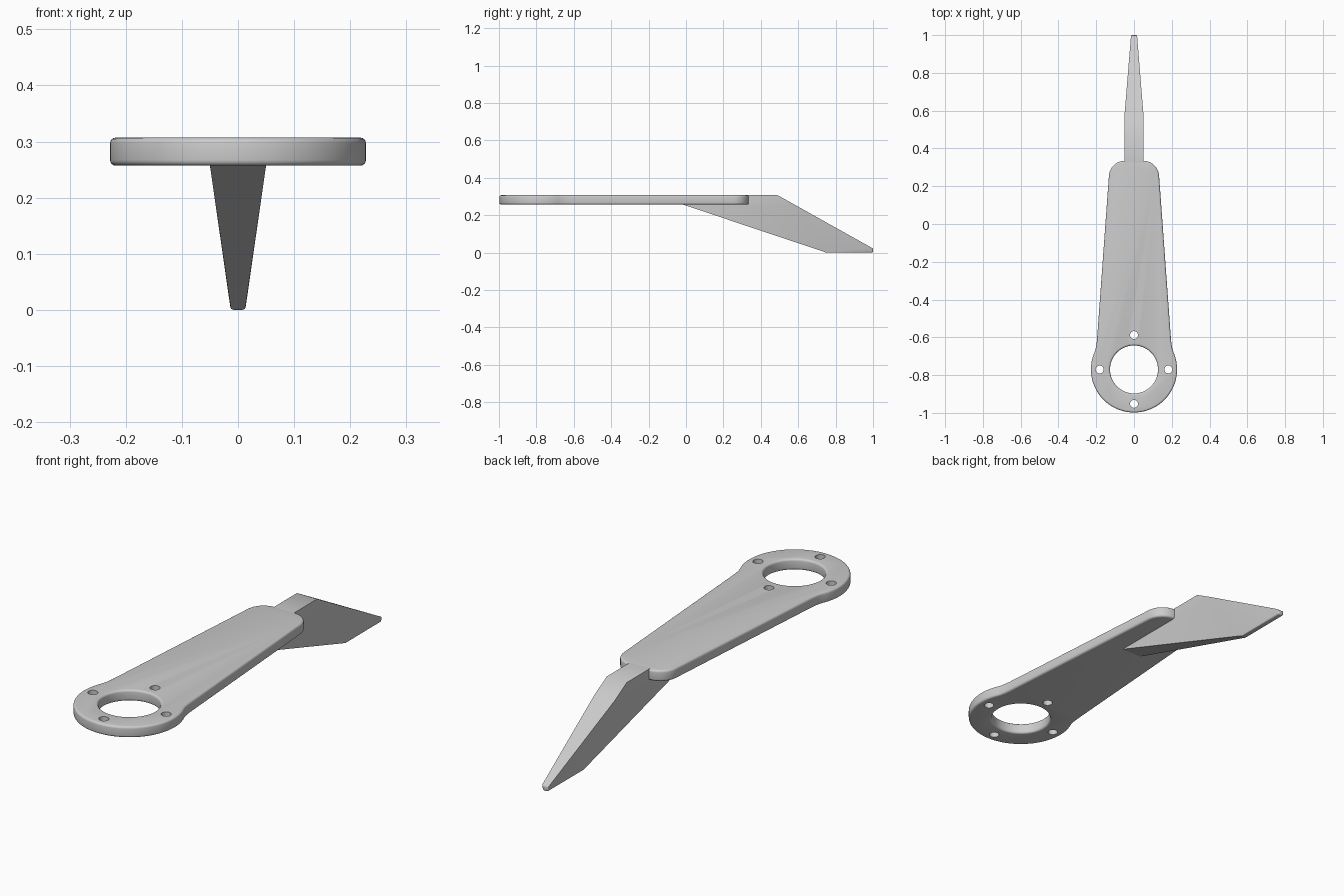
import bpy, bmesh, math
from mathutils import Vector

if "Cube" in bpy.data.objects:
    bpy.data.objects.remove(bpy.data.objects["Cube"])

TOP, BOTTOM = 0.307, 0.257
HUB = Vector((0, -0.77))
HUB_R = 0.228

grey = bpy.data.materials.new("light grey")
grey.use_nodes = True
color = (0.6, 0.6, 0.6, 1)
grey.diffuse_color = color
grey.node_tree.nodes["Principled BSDF"].inputs["Base Color"].default_value = color


def extrude_outline(name, points, direction):
    """Solid object from a flat outline pushed along a direction."""
    bm = bmesh.new()
    face = bm.faces.new([bm.verts.new(p) for p in points])
    moved = bmesh.ops.extrude_face_region(bm, geom=[face], use_keep_orig=True)
    verts = [g for g in moved["geom"] if isinstance(g, bmesh.types.BMVert)]
    bmesh.ops.translate(bm, verts=verts, vec=direction)
    bmesh.ops.recalc_face_normals(bm, faces=bm.faces)
    mesh = bpy.data.meshes.new(name)
    bm.to_mesh(mesh)
    bm.free()
    mesh.materials.append(grey)
    obj = bpy.data.objects.new(name, mesh)
    bpy.context.collection.objects.link(obj)
    return obj


def arc(center, radius, start, end, steps):
    angles = [math.radians(start + (end - start) * i / steps) for i in range(steps + 1)]
    return [center + radius * Vector((math.cos(a), math.sin(a))) for a in angles]


def bevel(obj, width, segments):
    mod = obj.modifiers.new("rounded rim", "BEVEL")
    mod.width, mod.segments = width, segments
    mod.limit_method, mod.angle_limit = "ANGLE", math.radians(40)


def drill(obj, name, center, radius, sides):
    ring = arc(center, radius, 0, 360, sides)[:-1]
    cutter = extrude_outline(name, [(p.x, p.y, BOTTOM - 0.1) for p in ring], (0, 0, 0.3))
    cutter.hide_render = True
    cutter.hide_set(True)
    cutter.display_type = "WIRE"
    mod = obj.modifiers.new(name, "BOOLEAN")
    mod.operation, mod.solver, mod.object = "DIFFERENCE", "EXACT", cutter
    return cutter


def bake(obj, cutters=()):
    """Apply modifiers, drop cutters and shade smooth with sharp edges."""
    bpy.ops.object.select_all(action="DESELECT")
    bpy.context.view_layer.objects.active = obj
    obj.select_set(True)
    for mod in list(obj.modifiers):
        bpy.ops.object.modifier_apply(modifier=mod.name)
    bpy.ops.object.shade_smooth_by_angle(angle=math.radians(35))
    for cutter in cutters:
        bpy.data.objects.remove(cutter)


# Arm plate: round hub, concave neck, tapering sides, rounded end
right_half = arc(HUB, HUB_R, -90, 24, 32)
start, pull, end = right_half[-1], Vector((0.198, -0.65)), Vector((0.195, -0.60))
for i in range(1, 7):
    t = i / 6
    right_half.append(start * (1 - t) ** 2 + pull * 2 * t * (1 - t) + end * t * t)
right_half += arc(Vector((0.048, 0.25)), 0.085, 4, 90, 12)
left_half = [Vector((-p.x, p.y)) for p in reversed(right_half[1:])]
plate = extrude_outline("arm_plate", [(p.x, p.y, BOTTOM) for p in right_half + left_half],
                        (0, 0, TOP - BOTTOM))

# Central opening, rounded with the rim, then four bolt holes
cutters = [drill(plate, "center_hole", HUB, 0.127, 64)]
bevel(plate, 0.01, 4)
for k, offset in enumerate(arc(Vector((0, 0)), 0.182, 0, 270, 3)):
    cutters.append(drill(plate, f"bolt_hole_{k}", HUB + offset, 0.021, 24))
bake(plate, cutters)

# Blade: side profile, thinning towards the tip below the plate
profile = [(-0.02, 0.258), (0.745, 0), (1, 0), (1, 0.022),
           (0.49, TOP), (0.325, TOP), (0.30, 0.27)]
blade = extrude_outline("blade", [(-0.05, y, z) for y, z in profile], (0.1, 0, 0))
bm = bmesh.new()
bm.from_mesh(blade.data)
bmesh.ops.bisect_plane(bm, geom=bm.verts[:] + bm.edges[:] + bm.faces[:],
                       plane_co=(0, 0, BOTTOM), plane_no=(0, 0, 1))
for v in bm.verts:
    half = 0.013 + 0.037 * min(v.co.z / BOTTOM, 1)
    v.co.x = math.copysign(half, v.co.x)
# Soften the tip and the lower keel
tip = [e for e in bm.edges if all(v.co.z < 0.03 for v in e.verts)]
bmesh.ops.bevel(bm, geom=tip, offset=0.006, segments=3, profile=0.5, affect="EDGES")
bm.to_mesh(blade.data)
bm.free()
bake(blade)
